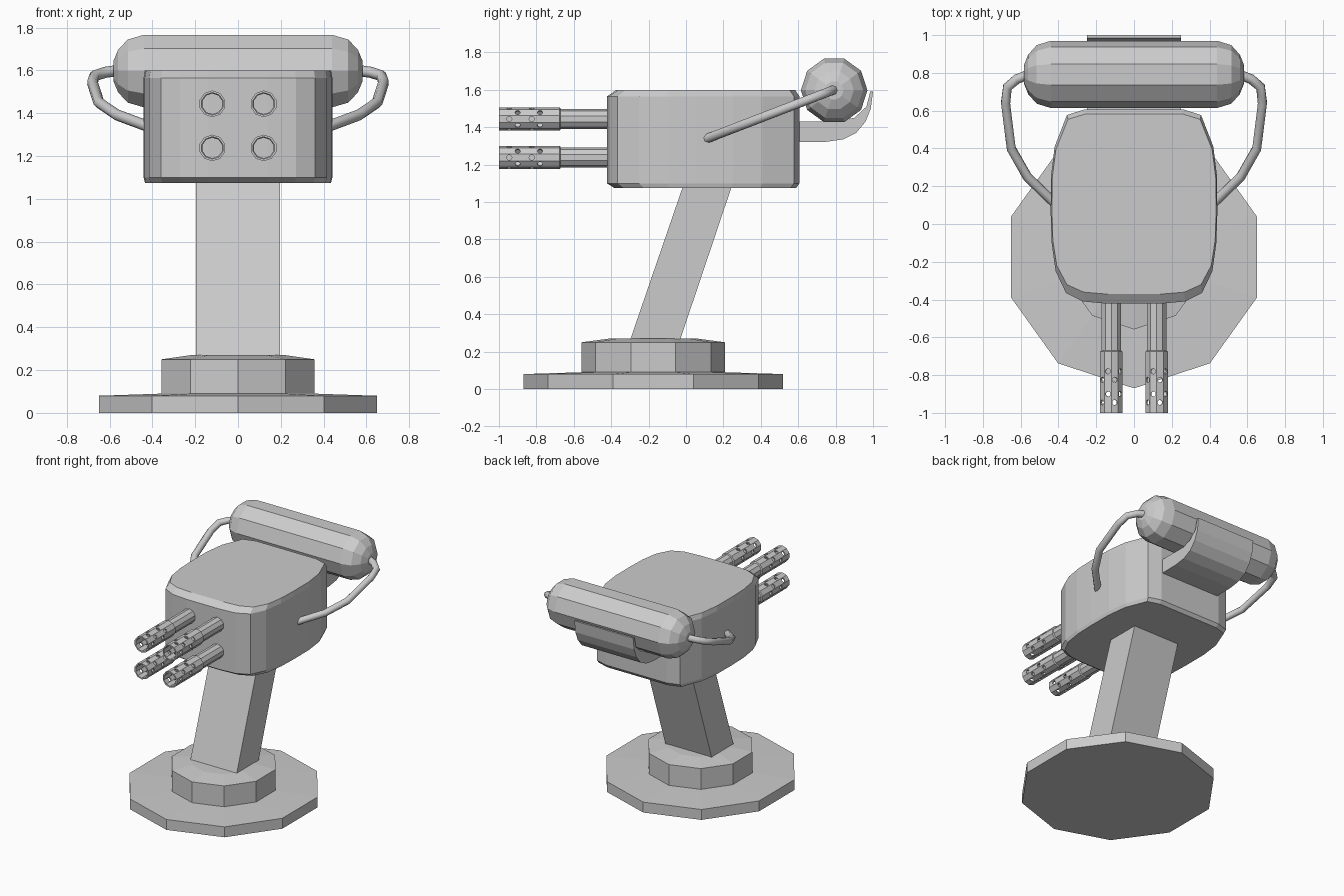
import bpy, bmesh
from math import sin, cos, pi, radians
from mathutils import Matrix, Vector

if "Cube" in bpy.data.objects:
    bpy.data.objects.remove(bpy.data.objects["Cube"])


def make_object(name, bm):
    bmesh.ops.recalc_face_normals(bm, faces=bm.faces)
    me = bpy.data.meshes.new(name)
    bm.to_mesh(me)
    bm.free()
    ob = bpy.data.objects.new(name, me)
    bpy.context.collection.objects.link(ob)
    return ob


def loft(name, rings, caps=True):
    """Skin a list of equal-length point rings, capping both ends if asked."""
    bm = bmesh.new()
    vs = [[bm.verts.new(p) for p in ring] for ring in rings]
    n = len(vs[0])
    for a, b in zip(vs, vs[1:]):
        for i in range(n):
            j = (i + 1) % n
            bm.faces.new((a[i], a[j], b[j], b[i]))
    if caps:
        bm.faces.new(vs[0])
        bm.faces.new(vs[-1])
    return make_object(name, bm)


def turned(name, profile, center, axis, start=18, stretch=1.0):
    """Ten-sided turned solid; profile is (radius, position along axis)."""
    rings = []
    for r, h in profile:
        ring = []
        for k in range(10):
            a = radians(start + 36 * k)
            u, v = r * cos(a), r * sin(a) * stretch
            p = {'x': (h, u, v), 'y': (u, h, v), 'z': (u, v, h)}[axis]
            ring.append(Vector(p) + Vector(center))
        rings.append(ring)
    return loft(name, rings)


# Stepped base, slightly longer front to back
turned("base", [(0.684, 0), (0.684, 0.08), (0.377, 0.09), (0.377, 0.25), (0.23, 0.27)],
       (0, -0.175, 0), 'z', stretch=1.016)

# Leaning post
def rect(y0, y1, z):
    return [(-0.197, y0, z), (0.197, y0, z), (0.197, y1, z), (-0.197, y1, z)]

loft("post", [rect(-0.303, -0.036, 0.25), rect(-0.004, 0.257, 1.12)])

# Rounded gun housing
half = [(0.14, -0.422), (0.27, -0.41), (0.36, -0.365), (0.415, -0.25), (0.436, -0.1), (0.441, 0.05),
        (0.44, 0.25), (0.42, 0.41), (0.355, 0.577), (0.26, 0.607)]
outline = half + [(-x, y) for x, y in reversed(half)]

def housing_ring(z, sx=1.0, front=1.0, back=1.0):
    return [(x * sx, y * (front if y < 0 else back), z) for x, y in outline]

loft("housing", [housing_ring(1.075, 0.985, 0.91, 0.97), housing_ring(1.1),
                 housing_ring(1.565), housing_ring(1.6, 0.985, 0.88, 0.96)])

# Perforated barrel, repeated two by two
bc = Vector((-0.12, 0, 1.238))
barrel = turned("barrels", [(0.054, -0.38), (0.054, -0.67), (0.062, -0.675), (0.062, -1.0),
                            (0.052, -1.0), (0.052, -0.68), (0.048, -0.67), (0.048, -0.415)], bc, 'y')
bm = bmesh.new()
for k in range(10):
    for y in ((-0.945, -0.825) if k % 2 == 0 else (-0.90, -0.78)):
        m = (Matrix.Translation(bc + Vector((0, y, 0))) @ Matrix.Rotation(radians(36 * k), 4, 'Y')
             @ Matrix.Translation((0.058, 0, 0)) @ Matrix.Rotation(pi / 2, 4, 'Y'))
        bmesh.ops.create_cone(bm, cap_ends=True, segments=8, radius1=0.0145, radius2=0.0145,
                              depth=0.044, matrix=m)
cutter = make_object("vent_cutter", bm)
cutter.hide_render = True
cutter.hide_viewport = True
cutter.display_type = 'WIRE'
mod = barrel.modifiers.new("vents", 'BOOLEAN')
mod.operation = 'DIFFERENCE'
mod.solver = 'EXACT'
mod.object = cutter
for offset in ((0.24, 0, 0), (0, 0, 0.206)):
    arr = barrel.modifiers.new("repeat", 'ARRAY')
    arr.count = 2
    arr.use_relative_offset = False
    arr.use_constant_offset = True
    arr.constant_offset_displace = offset

# Ammunition drum across the back
cap = [(0.178, 0.44), (0.155, 0.515), (0.105, 0.56), (0.05, 0.582)]
turned("drum", [(r, -x) for r, x in reversed(cap)] + cap, (0, 0.792, 1.597), 'x', start=0)

# Curved bracket cradling the drum, tapering to a thin lip
side = [(0.57, 1.32), (0.75, 1.322), (0.84, 1.335), (0.91, 1.37), (0.96, 1.43), (0.988, 1.5),
        (1.0, 1.592), (0.985, 1.592), (0.965, 1.51), (0.90, 1.45), (0.79, 1.43), (0.57, 1.43)]
loft("bracket", [[(x, y, z) for y, z in side] for x in (-0.25, 0.25)])

# Feed pipes on both sides
path = [(0.56, 0.79), (0.62, 0.767), (0.67, 0.725), (0.68, 0.64),
        (0.65, 0.40), (0.565, 0.25), (0.42, 0.11)]
for name, s in (("pipe_right", 1), ("pipe_left", -1)):
    cu = bpy.data.curves.new(name, 'CURVE')
    cu.dimensions = '3D'
    cu.bevel_depth = 0.026
    cu.bevel_resolution = 2
    cu.use_fill_caps = True
    sp = cu.splines.new('POLY')
    sp.points.add(len(path) - 1)
    for p, (x, y) in zip(sp.points, path):
        p.co = (s * x, y, 1.342 + (y - 0.12) * 0.385, 1)
    bpy.context.collection.objects.link(bpy.data.objects.new(name, cu))
